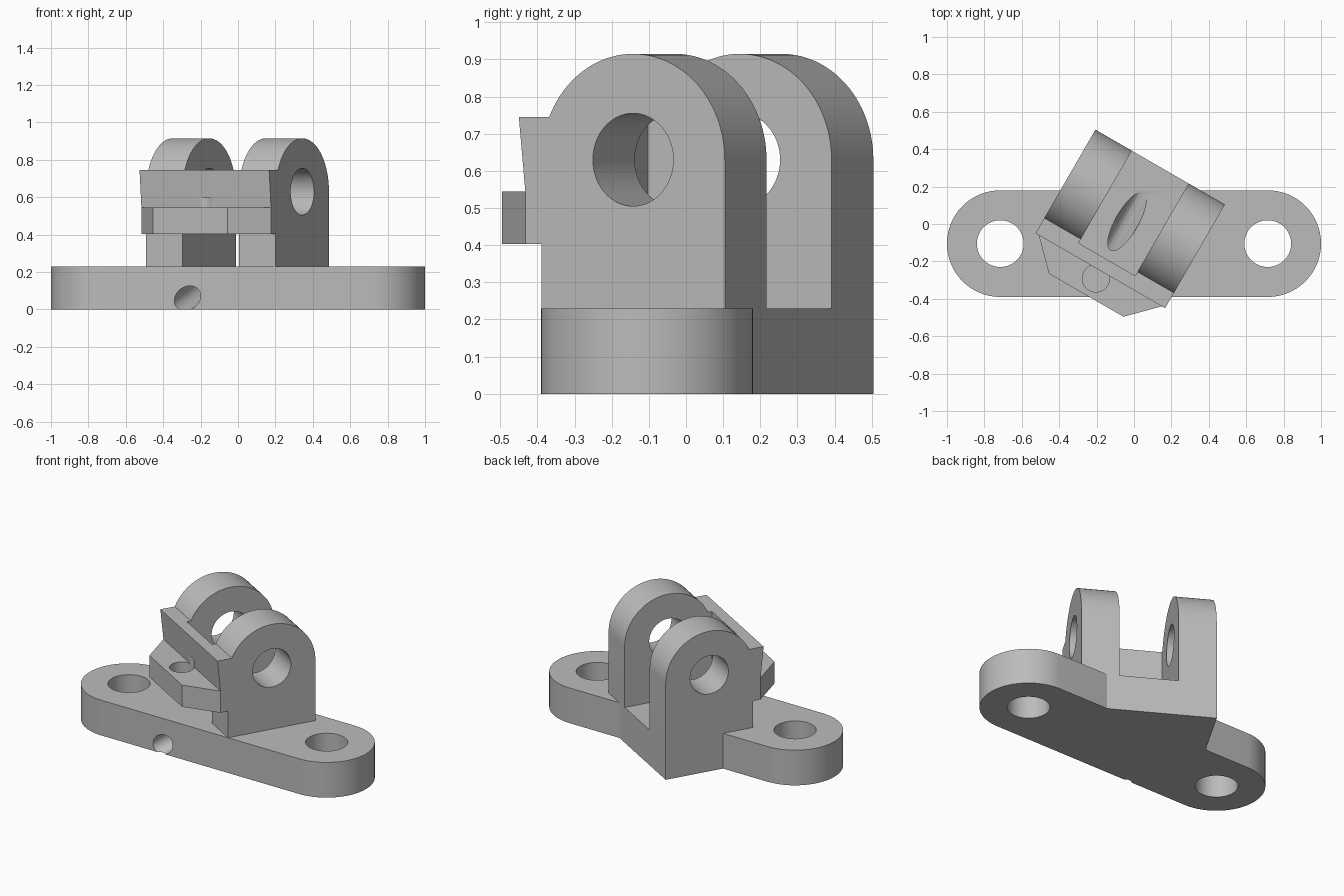
import bpy, bmesh
from math import sin, cos, asin, pi, radians
from mathutils import Matrix, Vector

cube = bpy.data.objects.get("Cube")
if cube:
    bpy.data.objects.remove(cube, do_unlink=True)

grey = bpy.data.materials.new("plain_grey")
grey.use_nodes = True
GREY = (0.5, 0.5, 0.5, 1)
grey.diffuse_color = GREY
grey.node_tree.nodes["Principled BSDF"].inputs["Base Color"].default_value = GREY

# Frame of the clevis, turned on the base plate
TURN = Matrix.Translation((-0.0025, 0.0575, 0)) @ Matrix.Rotation(radians(-30), 4, 'Z')
# Maps a (y, z) side profile so that it extrudes along x
SIDE = Matrix(((0, 0, 1, 0), (1, 0, 0, 0), (0, 1, 0, 0), (0, 0, 0, 1)))


def arc(cx, cy, r, start, end, n=32):
    return [(cx + r * cos(start + (end - start) * i / n),
             cy + r * sin(start + (end - start) * i / n)) for i in range(n + 1)]


def prism(name, outline, low, high, matrix=Matrix()):
    """Extrude a flat outline from low to high."""
    bm = bmesh.new()
    face = bm.faces.new([bm.verts.new((a, b, low)) for a, b in outline])
    grown = bmesh.ops.extrude_face_region(bm, geom=[face])["geom"]
    top = [v for v in grown if isinstance(v, bmesh.types.BMVert)]
    bmesh.ops.translate(bm, verts=top, vec=(0, 0, high - low))
    bm.transform(matrix)
    bmesh.ops.recalc_face_normals(bm, faces=bm.faces)
    mesh = bpy.data.meshes.new(name)
    bm.to_mesh(mesh)
    bm.free()
    mesh.materials.append(grey)
    obj = bpy.data.objects.new(name, mesh)
    bpy.context.collection.objects.link(obj)
    return obj


def hole(r, low, high, matrix):
    return prism("hole_cutter", arc(0, 0, r, 0, 2 * pi, 64)[:-1], low, high, matrix)


def combine(target, tool, operation):
    mod = target.modifiers.new("combine", 'BOOLEAN')
    mod.operation = operation
    mod.solver = 'EXACT'
    mod.object = tool
    bpy.context.view_layer.objects.active = target
    bpy.ops.object.modifier_apply(modifier=mod.name)
    bpy.data.objects.remove(tool, do_unlink=True)


# Base plate with rounded ends
R, MID, FLOOR = 0.285, -0.105, 0.23
bracket = prism("mounting_bracket",
                arc(1 - R, MID, R, -pi / 2, pi / 2) + arc(R - 1, MID, R, pi / 2, 1.5 * pi),
                0, FLOOR)

# Two round-topped lugs, each carrying the end of the front rail
PIN, RAIL_TOP, RAIL_LOW = 0.63, 0.745, 0.545
nose = [(-0.355, RAIL_TOP), (-0.335, RAIL_LOW), (-R, RAIL_LOW)]
lug = [(R, 0)] + arc(0, PIN, R, 0, pi - asin((RAIL_TOP - PIN) / R), 48) + nose + [(-R, 0)]
parts = [prism("lug", lug, a, a + 0.225, TURN @ SIDE) for a in (-0.4, 0.175)]

# Floor between the lugs, and the rail across the gap
parts.append(prism("slot_floor", [(-R, 0), (R, 0), (R, FLOOR), (-R, FLOOR)],
                   -0.25, 0.25, TURN @ SIDE))
parts.append(prism("front_rail", [(-R, RAIL_TOP)] + nose, -0.25, 0.25, TURN @ SIDE))

# Tapered ledge under the rail
half = [(0.4, -R), (0.4, -0.335), (0.23, -0.506)]
parts.append(prism("front_ledge", half + [(-x, y) for x, y in reversed(half)],
                   0.403, RAIL_LOW, TURN))
for part in parts:
    combine(bracket, part, 'UNION')

# Bolt holes, pin bore, ledge hole and slanted drain
slant = Vector((0.5 * cos(radians(20)), cos(radians(30)) * cos(radians(20)), sin(radians(20))))
drain = Matrix.Translation((-0.27, -0.39, 0.06)) @ slant.to_track_quat('Z', 'Y').to_matrix().to_4x4()
cuts = [hole(0.125, -0.1, 0.4, Matrix.Translation((s * (1 - R), MID, 0))) for s in (-1, 1)]
cuts.append(hole(0.125, -0.6, 0.6, TURN @ Matrix.Translation((0, 0, PIN)) @ SIDE))
cuts.append(hole(0.073, 0.3, 0.6, TURN @ Matrix.Translation((0, -0.402, 0))))
cuts.append(hole(0.061, -0.2, 0.8, drain))
for cut in cuts:
    combine(bracket, cut, 'DIFFERENCE')

# Smooth the round walls and keep the edges crisp
bpy.ops.object.select_all(action='DESELECT')
bracket.select_set(True)
bpy.context.view_layer.objects.active = bracket
bpy.ops.object.shade_smooth_by_angle(angle=radians(25))
